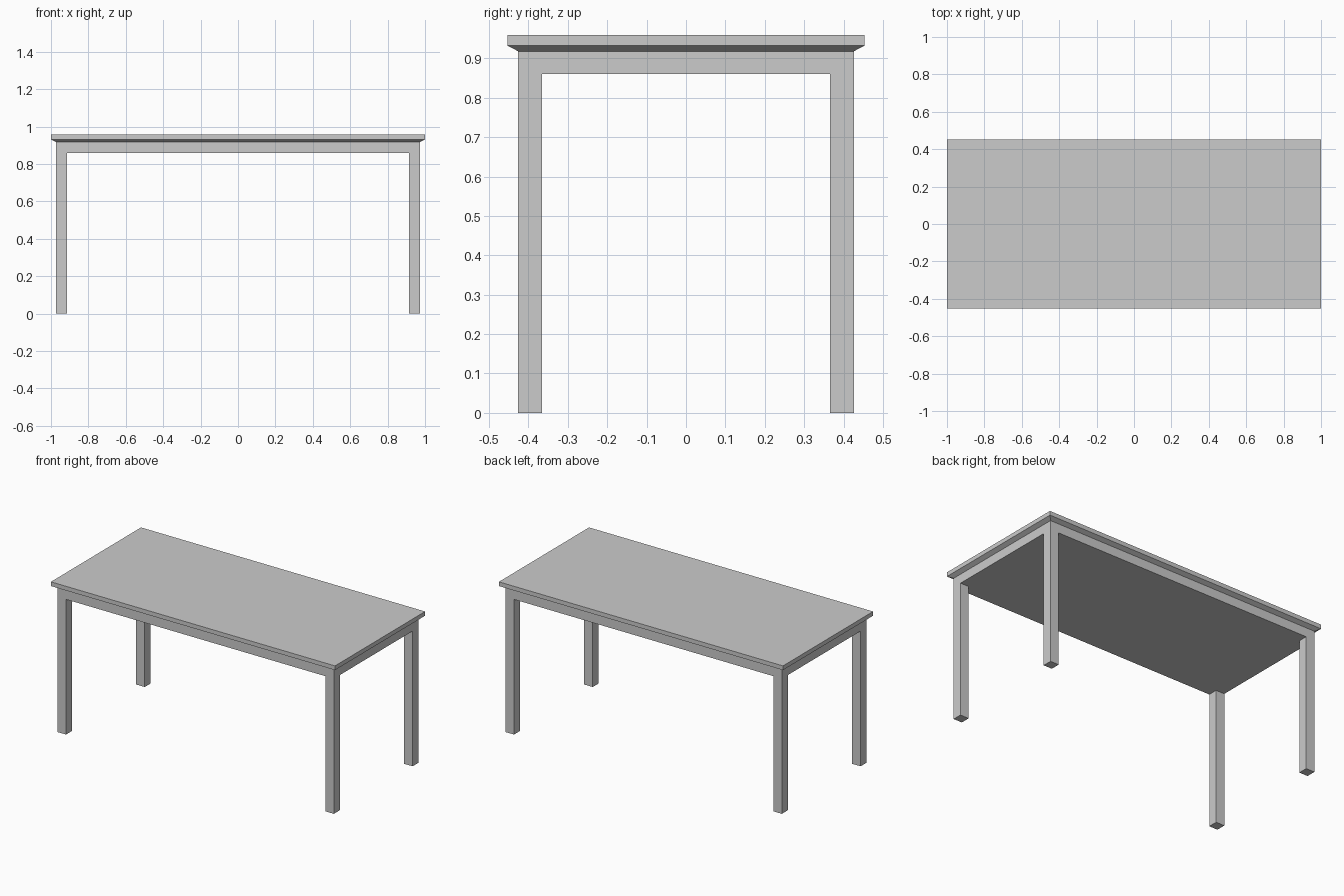
import bpy, bmesh

if "Cube" in bpy.data.objects:
    bpy.data.objects.remove(bpy.data.objects["Cube"])

HX, HY = 1.0, 0.453      # tabletop half sizes
INSET = 0.027            # overhang of the top past the apron
LEG = 0.06               # leg thickness
Z_APRON, Z_CHAMFER, Z_SLAB, Z_TOP = 0.86, 0.918, 0.932, 0.959


def loft(name, rings, cap_top=True):
    """Stack rectangles (x0, x1, y0, y1, z) from bottom to top."""
    bm = bmesh.new()
    loops = [[bm.verts.new(p) for p in
              ((x0, y0, z), (x1, y0, z), (x1, y1, z), (x0, y1, z))]
             for x0, x1, y0, y1, z in rings]
    for a, b in zip(loops, loops[1:]):
        for i in range(4):
            j = (i + 1) % 4
            bm.faces.new((a[i], a[j], b[j], b[i]))
    bm.faces.new(loops[0][::-1])
    if cap_top:
        bm.faces.new(loops[-1])
    mesh = bpy.data.meshes.new(name)
    bm.to_mesh(mesh)
    bm.free()
    obj = bpy.data.objects.new(name, mesh)
    bpy.context.collection.objects.link(obj)
    return obj


def centred(inset, z):
    return (-HX + inset, HX - inset, -HY + inset, HY - inset, z)


# Tabletop: solid apron block, sloped underside of the overhang, flat slab
loft("tabletop", [centred(INSET, Z_APRON), centred(INSET, Z_CHAMFER),
                  centred(0, Z_SLAB), centred(0, Z_TOP)])

# Legs: one square post flush with the apron corner, mirrored to all four
lx, ly = HX - INSET, HY - INSET
legs = loft("legs", [(lx - LEG, lx, ly - LEG, ly, 0),
                     (lx - LEG, lx, ly - LEG, ly, Z_APRON)], cap_top=False)
mirror = legs.modifiers.new("four_corners", 'MIRROR')
mirror.use_axis = (True, True, False)
